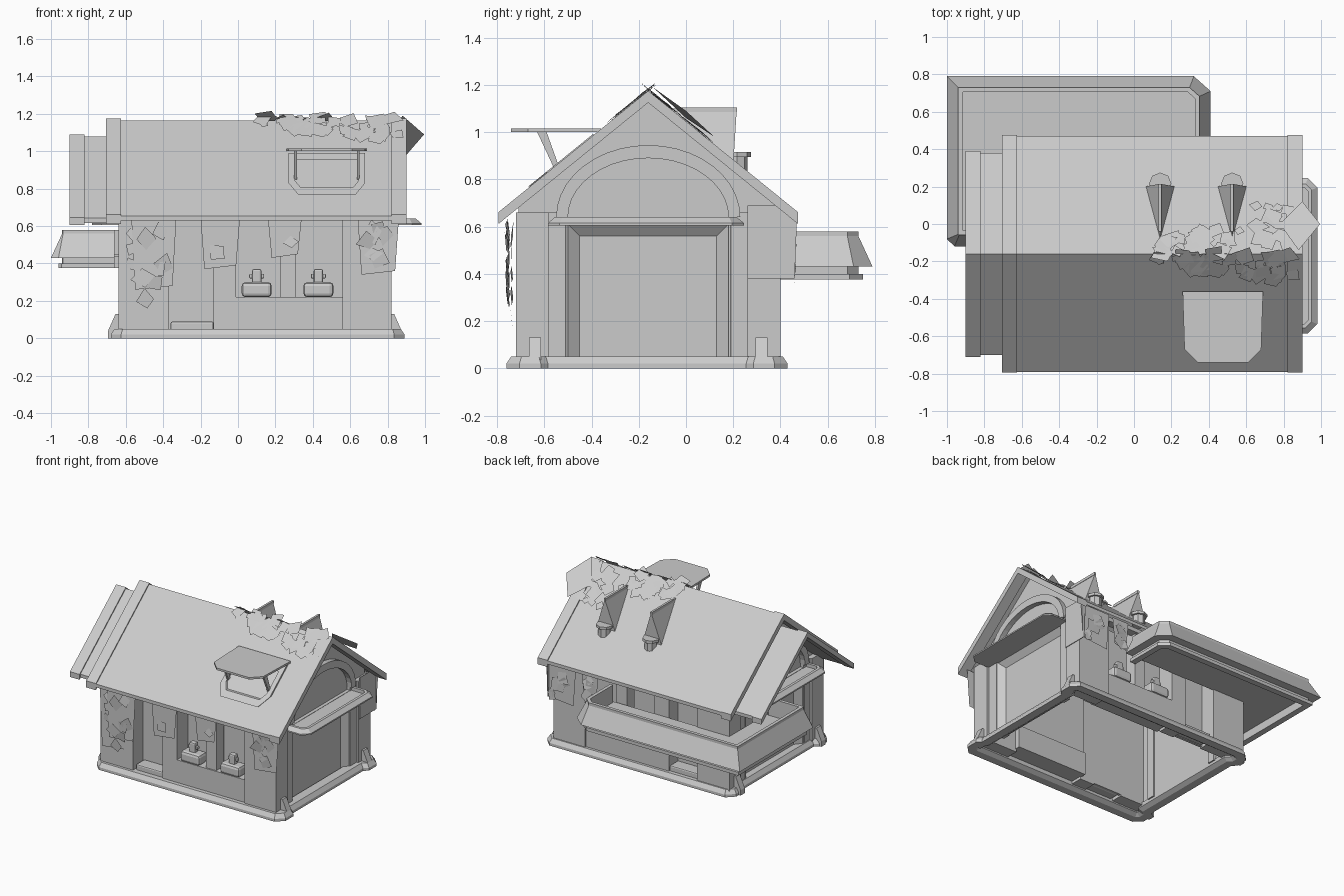
import bpy, bmesh, math, random
from mathutils import Vector, Matrix

random.seed(4)
if "Cube" in bpy.data.objects:
    bpy.data.objects.remove(bpy.data.objects["Cube"])

grey = bpy.data.materials.new("plain_grey")
grey.use_nodes = True
COLOUR = (0.6, 0.6, 0.6, 1)
grey.diffuse_color = COLOUR
grey.node_tree.nodes["Principled BSDF"].inputs["Base Color"].default_value = COLOUR

CX, RY = 0.09, -0.16      # house centre in x, ridge line in y
SLOPE = 0.81


def finish(name, bm, bevel=0):
    bmesh.ops.recalc_face_normals(bm, faces=bm.faces)
    me = bpy.data.meshes.new(name)
    bm.to_mesh(me)
    bm.free()
    me.materials.append(grey)
    ob = bpy.data.objects.new(name, me)
    bpy.context.collection.objects.link(ob)
    if bevel:
        mod = ob.modifiers.new("bevel", "BEVEL")
        mod.width, mod.segments = bevel, 2
    return ob


def box(name, x, y, z, bevel=0):
    bm = bmesh.new()
    bmesh.ops.create_cube(bm, size=1)
    for v in bm.verts:
        v.co = [(a + b) / 2 + c * abs(b - a) for (a, b), c in zip((x, y, z), v.co)]
    return finish(name, bm, bevel)


def prism(name, pts, axis, a, b):
    """Extrude a 2D outline along x, y or z from a to b."""
    def place(p, h):
        return {"x": (h, *p), "y": (p[0], h, p[1]), "z": (*p, h)}[axis]
    bm = bmesh.new()
    face = bm.faces.new([bm.verts.new(place(p, a)) for p in pts])
    new = bmesh.ops.extrude_face_region(bm, geom=[face])["geom"]
    shift = Vector(place((0, 0), b - a))
    bmesh.ops.translate(bm, vec=shift, verts=[g for g in new if isinstance(g, bmesh.types.BMVert)])
    return finish(name, bm)


def inset(path, d, closed):
    """Offset a flat path to its right, with mitred corners."""
    pts, n = [Vector(p) for p in path], len(path)
    out = []
    for i, p in enumerate(pts):
        dirs = []
        if closed or i > 0:
            dirs.append((p - pts[i - 1]).normalized())
        if closed or i < n - 1:
            dirs.append((pts[(i + 1) % n] - p).normalized())
        norms = [Vector((t.y, -t.x)) for t in dirs]
        m = sum(norms, Vector((0, 0))).normalized()
        out.append(p + m * d / m.dot(norms[0]))
    return out


def sweep(name, path, profile, closed=False):
    bm = bmesh.new()
    rings = [[bm.verts.new((*q, z)) for q in inset(path, d, closed)] for d, z in profile]
    n = len(path)
    for r, s in zip(rings, rings[1:] + rings[:1]):
        for i in range(n if closed else n - 1):
            j = (i + 1) % n
            bm.faces.new((r[i], r[j], s[j], s[i]))
    if not closed:
        for end in (0, -1):
            bm.faces.new([r[end] for r in rings])
    return finish(name, bm)


def roof(name, x0, x1, half, top, thick):
    drop = half * SLOPE
    pts = [(RY - half, top - drop), (RY, top), (RY + half, top - drop),
           (RY + half, top - drop - thick), (RY, top - thick), (RY - half, top - drop - thick)]
    return prism(name, pts, "x", x0, x1)


# Base frame with sloped top edge, notched at both ends
half_base = [(-0.73, -0.595), (-0.785, -0.54), (-0.785, -0.45), (-0.755, -0.42),
             (-0.755, 0.42), (-0.785, 0.45), (-0.785, 0.54), (-0.73, 0.595)]
base = [(0.105 + k * px, -0.165 + k * py) for k in (1, -1) for px, py in half_base]
sweep("base_frame", base, [(0, 0), (0, 0.02), (0.02, 0.05), (0.09, 0.05), (0.09, 0.02), (0.06, 0)], True)

# Roofs and their end trims
roof("main_roof", -0.64, 0.84, 0.63, 1.165, 0.025)
for x in (-0.705, 0.82):
    roof("main_roof_trim", x, x + 0.08, 0.635, 1.175, 0.05)
roof("lower_roof", -0.84, -0.6, 0.54, 1.08, 0.025)
roof("lower_roof_trim", -0.9, -0.82, 0.55, 1.09, 0.04)

# Long walls, the same on front and back
for s, side in ((-1, "front"), (1, "back")):
    def y(a, b):
        return tuple(sorted((RY + s * a, RY + s * b)))
    box(side + "_corner_left", (0.56, 0.82), y(0.42, 0.56), (0.03, 0.66))
    box(side + "_corner_right", (-0.64, -0.37), y(0.42, 0.56), (0.03, 0.66))
    box(side + "_pillar", (-0.13, -0.01), y(0.42, 0.55), (0.03, 0.66))
    box(side + "_window_post", (0.225, 0.31), y(0.45, 0.54), (0.2, 0.66))
    box(side + "_counter", (-0.02, 0.57), y(0.38, 0.55), (0.05, 0.22))
    box(side + "_door_panel", (-0.38, -0.12), y(0.42, 0.44), (0.04, 0.66))
    box(side + "_door_step", (-0.36, -0.13), y(0.44, 0.54), (0.04, 0.09), 0.01)
    box(side + "_window_panel", (-0.02, 0.57), y(0.40, 0.42), (0.2, 0.66))
    box(side + "_eave_beam", (-0.64, 0.82), y(0.5, 0.56), (0.63, 0.66))
    # Potted plants on the counter
    for x in (0.1, 0.43):
        box(side + "_pot", (x - 0.08, x + 0.08), y(0.46, 0.56), (0.22, 0.3), 0.02)
        box(side + "_plant_stem", (x - 0.025, x + 0.025), y(0.485, 0.53), (0.29, 0.37), 0.01)
        box(side + "_plant_arm", (x - 0.04, x + 0.04), y(0.495, 0.52), (0.32, 0.345), 0.006)

# End walls, the same on both ends
gable = [(-0.71, 0.6), (-0.71, 0.695), (RY, 1.143), (0.39, 0.695), (0.39, 0.6)]
angles = [math.pi * i / 20 for i in range(21)]
arch = [(RY + 0.39 * math.cos(a), 0.64 + 0.305 * math.sin(a)) for a in angles]
arch += [(RY + 0.34 * math.cos(a), 0.64 + 0.25 * math.sin(a)) for a in reversed(angles)]
for s, side in ((1, "left"), (-1, "right")):
    def x(a, b):
        return tuple(sorted((CX + s * a, CX + s * b)))

    def outward(pts):
        return [(CX + s * d, q) for d, q in pts]
    prism(side + "_gable", gable, "x", *x(0.66, 0.69))
    prism(side + "_arch", arch, "x", *x(0.68, 0.73))
    box(side + "_end_door", x(0.65, 0.67), (-0.47, 0.15), (0.04, 0.6))
    # Shallow ledge with a raised, sloped rim
    reach = 0.89 if s > 0 else 0.87
    edge = outward([(0.68, -0.585), (reach - 0.05, -0.585), (reach, -0.535),
                    (reach, 0.195), (reach - 0.05, 0.245), (0.68, 0.245)])
    prism(side + "_ledge_floor", edge, "z", 0.605, 0.615)
    sweep(side + "_ledge_rim", edge[::-s], [(0, 0.605), (0, 0.615), (0.03, 0.64), (0.05, 0.64), (0.05, 0.605)])
    splay = [(0.64, 0), (0.64, 0.06), (0.716, 0.06), (0.67, 0)]
    prism(side + "_lintel", outward([(d, 0.56 + h) for d, h in splay]), "y", -0.5, 0.19)
    for m in (-1, 1):
        def y(a, b):
            return tuple(sorted((RY + m * a, RY + m * b)))
        jamb = outward([(d, RY + m * (0.29 + h)) for d, h in splay])
        prism(side + "_door_jamb", jamb, "z", 0.04, 0.61)
        box(side + "_frame_panel", x(0.66, 0.715), y(0.34, 0.44), (0.04, 0.66))
        clip = outward([(0.72, 0), (0.72, 0.13), (0.745, 0.13), (0.785, 0.04), (0.785, 0)])
        prism(side + "_corner_clip", clip, "y", *y(0.455, 0.505))

# Wrap-around awning tray at the back right corner
rim = [(-0.66, -0.12), (-0.96, -0.12), (-1, -0.08), (-1, 0.79), (0.32, 0.79), (0.41, 0.71), (0.41, 0.4)]
sweep("awning_skirt", rim, [(0, 0.43), (0.06, 0.56), (0.06, 0.58), (0.085, 0.58), (0.085, 0.375),
                            (0.04, 0.375), (0.04, 0.4), (0.06, 0.4), (0.06, 0.43)])
floor = [(-0.64, -0.04), (-0.92, -0.04), (-0.92, 0.71), (0.33, 0.71), (0.33, 0.39), (-0.64, 0.39)]
prism("awning_floor", floor, "z", 0.435, 0.45)

# Propped roof hatch on the front slope
lid = [(0.26, -0.36), (0.69, -0.36), (0.68, -0.67), (0.61, -0.74), (0.34, -0.74), (0.27, -0.67)]
prism("hatch_lid", lid, "z", 1.0, 1.015)
hatch = [(0.27, 0.99), (0.27, 0.83), (0.32, 0.77), (0.63, 0.77), (0.68, 0.83), (0.68, 0.99)]
frame = sweep("hatch_frame", hatch, [(0, 0), (0, -0.02), (-0.035, -0.02), (-0.035, 0)], True)
for v in frame.data.vertices:
    px, pz, h = v.co
    v.co = (px, RY - (1.165 - pz) / SLOPE + h, pz)
frame.data.update()
for px in (0.3, 0.635):
    prism("hatch_prop", [(-0.63, 1.0), (-0.59, 1.0), (-0.54, 0.86), (-0.56, 0.85)], "x", px, px + 0.015)

# Pointed dormers and vents on the back slope
for px in (0.14, 0.525):
    bm = bmesh.new()
    co = [(px - 0.08, 0.2, 0.86), (px + 0.08, 0.2, 0.86), (px, 0.215, 1.1), (px, -0.08, 1.1)]
    a, b, c, d = [bm.verts.new(p) for p in co]
    for f in ((a, b, c), (a, c, d), (c, b, d), (a, d, b)):
        bm.faces.new(f)
    finish("dormer", bm)
    box("dormer_ridge", (px - 0.008, px + 0.008), (-0.04, 0.215), (1.085, 1.105))
    for r, z0, z1 in ((0.045, 0.83, 0.9), (0.06, 0.895, 0.915)):
        bm = bmesh.new()
        bmesh.ops.create_cone(bm, cap_ends=True, segments=8, radius1=r, radius2=r, depth=z1 - z0,
                              matrix=Matrix.Translation((px, 0.215, (z0 + z1) / 2)))
        finish("vent", bm)


def leaf(bm, centre, u, v, size):
    """One thin ragged four-sided leaf in the plane of u and v."""
    t = random.uniform(0, math.tau)
    ring = []
    for k in range(4):
        r = size * random.uniform(0.6, 1.1)
        a = t + k * math.pi / 2
        ring.append(bm.verts.new(centre + u * r * math.cos(a) + v * r * math.sin(a)))
    bm.faces.new(ring)


# Leaves scattered over the ridge, spreading wider towards the left end
bm = bmesh.new()
for i in range(90):
    s = (-1, 1)[i % 2]
    px = random.uniform(0.12, 0.85)
    reach = random.random() * (0.05 + (0.42 if s > 0 else 0.16) * max(0, px - 0.12))
    lift = random.uniform(0.006, 0.014)
    tilt = random.uniform(-0.06, 0.06)
    centre = Vector((px, RY + s * reach, 1.17 - reach * SLOPE + lift))
    leaf(bm, centre, Vector((1, 0, tilt)).normalized(), Vector((0, s, -SLOPE + tilt)).normalized(),
         random.uniform(0.03, 0.085))
bm.faces.new([bm.verts.new(p) for p in ((0.88, -0.14, 1.19), (0.995, 0.0, 1.09), (0.9, 0.12, 0.98), (0.78, 0.0, 1.06))])
finish("ridge_leaves", bm)

# Hanging ivy sheets with loose leaves, under both eaves
sheets = [(-0.57, -0.33, 0.26, -0.745), (-0.64, -0.42, 0.17, -0.728), (-0.2, 0.01, 0.37, -0.74),
          (0.16, 0.34, 0.43, -0.74), (0.64, 0.86, 0.34, -0.745), (0.6, 0.85, 0.36, 0.45),
          (0.42, 0.56, 0.42, 0.44)]
for x0, x1, low, py in sheets:
    bm = bmesh.new()
    outline = [(x0, 0.64), (x1, 0.64), (x1 - 0.02, low + 0.02), (x0 + 0.02, low)]
    bm.faces.new([bm.verts.new((px, py, pz)) for px, pz in outline])
    for i in range(6 if x1 > 0.5 or x0 < -0.5 else 1):
        centre = Vector((random.uniform(x0 + 0.05, x1 - 0.05), py + math.copysign(0.01, py),
                         random.uniform(low + 0.02, 0.59)))
        leaf(bm, centre, Vector((1, random.uniform(-0.2, 0.2), 0)).normalized(),
             Vector((0, random.uniform(-0.2, 0.2), 1)).normalized(), random.uniform(0.04, 0.075))
    finish("hanging_ivy", bm)
prism("side_ivy", [(0.26, 0.69), (0.26, 0.38), (0.46, 0.38), (0.47, 0.64), (0.4, 0.69)], "x", 0.825, 0.83)
